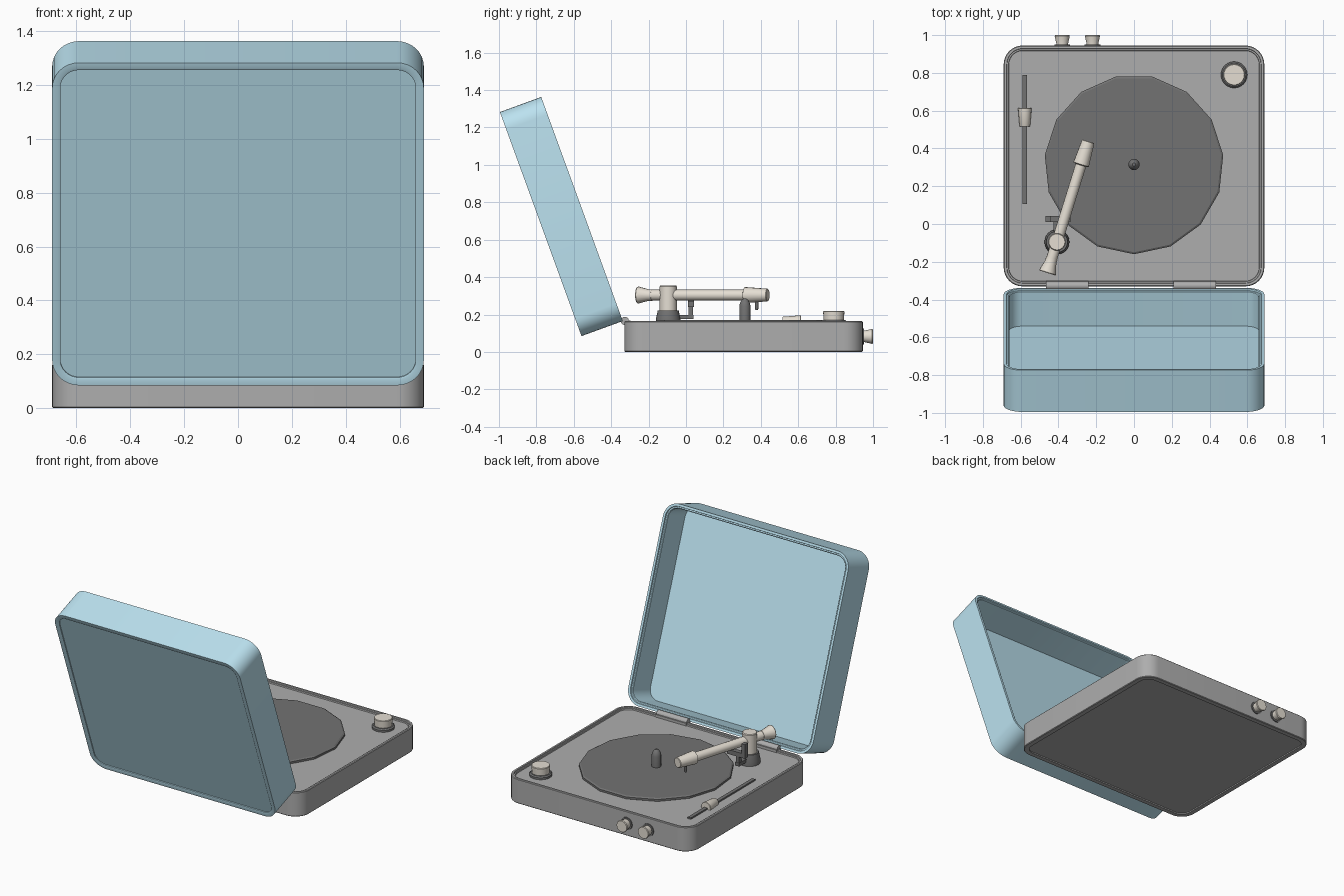
import bpy, bmesh, math
from mathutils import Vector, Matrix

if "Cube" in bpy.data.objects:
    bpy.data.objects.remove(bpy.data.objects["Cube"])


def material(name, rgb):
    m = bpy.data.materials.new(name)
    m.diffuse_color = (*rgb, 1)
    m.use_nodes = True
    m.node_tree.nodes["Principled BSDF"].inputs["Base Color"].default_value = m.diffuse_color
    return m


BLUE = material("blue_cover", (0.50, 0.76, 0.87))
CREAM = material("cream", (0.78, 0.73, 0.65))
DARK = material("dark_grey", (0.17, 0.17, 0.17))
GREY = material("mid_grey", (0.42, 0.42, 0.42))


def finish(name, bm, mat, matrix=None, smooth=True):
    bmesh.ops.recalc_face_normals(bm, faces=bm.faces)
    me = bpy.data.meshes.new(name)
    bm.to_mesh(me)
    bm.free()
    ob = bpy.data.objects.new(name, me)
    bpy.context.collection.objects.link(ob)
    if matrix is not None:
        ob.matrix_world = matrix
    if mat:
        me.materials.append(mat)
    if smooth:
        bpy.ops.object.select_all(action='DESELECT')
        ob.select_set(True)
        bpy.context.view_layer.objects.active = ob
        bpy.ops.object.shade_smooth_by_angle(angle=math.radians(35))
    return ob


def loft(bm, loops):
    rings = [[bm.verts.new(p) for p in loop] for loop in loops]
    for a, b in zip(rings, rings[1:]):
        for i in range(len(a)):
            j = (i + 1) % len(a)
            bm.faces.new((a[i], a[j], b[j], b[i]))
    bm.faces.new(rings[0])
    bm.faces.new(rings[-1])


def rounded_tray(name, w, l, r, profile, mat, matrix):
    """Rounded rectangle, y from 0 to l, lofted through (inset, z) rings."""
    bm = bmesh.new()
    loops = []
    for inset, z in profile:
        loop = []
        for k, (sx, sy) in enumerate([(1, 1), (-1, 1), (-1, -1), (1, -1)]):
            for s in range(9):
                a = math.pi / 2 * (k + s / 8)
                loop.append((sx * (w / 2 - r) + (r - inset) * math.cos(a),
                             l / 2 + sy * (l / 2 - r) + (r - inset) * math.sin(a), z))
        loops.append(loop)
    loft(bm, loops)
    return finish(name, bm, mat, matrix)


def lathe(name, origin, axis, profile, mat, n=24, phase=0, smooth=True):
    """Turned part: (radius, distance) rings along an axis."""
    bm = bmesh.new()
    loft(bm, [[(r * math.cos(phase + math.tau * i / n), r * math.sin(phase + math.tau * i / n), d)
               for i in range(n)] for r, d in profile])
    rot = Vector((0, 0, 1)).rotation_difference(Vector(axis)).to_matrix().to_4x4()
    return finish(name, bm, mat, Matrix.Translation(origin) @ rot, smooth)


def box(name, lo, hi, mat):
    bm = bmesh.new()
    bmesh.ops.create_cube(bm, size=1)
    lo, hi = Vector(lo), Vector(hi)
    for v in bm.verts:
        v.co = (lo + hi) / 2 + v.co * (hi - lo)
    return finish(name, bm, mat, smooth=False)


UP = (0, 0, 1)

# Case with raised rim, sunken deck and recessed underside
rounded_tray("base_case", 1.38, 1.275, 0.1,
             [(0.035, 0.008), (0.035, 0), (0.004, 0), (0, 0.004), (0, 0.161), (0.004, 0.165),
              (0.016, 0.165), (0.018, 0.158), (0.026, 0.158), (0.028, 0.15)],
             GREY, Matrix.Translation((0, -0.33, 0)))

# Open dust cover, tipped back on the hinge
rounded_tray("dust_cover", 1.38, 1.275, 0.1,
             [(0.03, 0.226), (0.03, 0.232), (0.022, 0.235), (0, 0.235), (0, 0),
              (0.016, 0), (0.018, 0.008), (0.026, 0.008), (0.03, 0.012), (0.03, 0.205)],
             BLUE, Matrix.Translation((0, -0.338, 0.165)) @ Matrix.Rotation(math.radians(110), 4, 'X'))

# Hinges
for side, x in (("left", -0.465), ("right", 0.21)):
    lathe(side + "_hinge", (x, -0.327, 0.166), (1, 0, 0), [(0.022, 0), (0.022, 0.225)], GREY, 16)
    box(side + "_hinge_plate", (x, -0.327, 0.145), (x + 0.225, -0.298, 0.168), GREY)

# Platter and spindle
lathe("platter", (0, 0.315, 0), UP, [(0.465, 0.148), (0.475, 0.153), (0.475, 0.166), (0.465, 0.172)],
      DARK, 15, -math.pi / 2, False)
lathe("spindle", (0, 0.315, 0), UP,
      [(0.03, 0.165), (0.03, 0.245), (0.026, 0.262), (0.017, 0.278), (0.008, 0.285)], DARK, 16)

# Tonearm pivot
pivot = Vector((-0.408, -0.095, 0))
lathe("pivot_foot", pivot, UP, [(0.066, 0.148), (0.066, 0.175), (0.056, 0.222)], DARK)
lathe("pivot_post", pivot, UP, [(0.046, 0.218), (0.046, 0.35), (0.042, 0.355)], CREAM)

# Tonearm, head and counterweight share one axis
along = Vector((0.165, 0.53, 0)).normalized()
arm_origin = pivot + Vector((0, 0, 0.304))
lathe("tonearm", arm_origin, along, [(0.029, -0.1), (0.029, 0.46)], CREAM, 16)
lathe("tonearm_head", arm_origin, along,
      [(0.03, 0.425), (0.043, 0.43), (0.034, 0.555), (0.031, 0.558)], CREAM, 16)
lathe("counterweight", arm_origin, along,
      [(0.044, -0.172), (0.046, -0.168), (0.031, -0.11), (0.031, -0.09)], CREAM, 16)
lathe("stylus", arm_origin + along * 0.495, (0, 0, -1), [(0.01, 0), (0.01, 0.07), (0.006, 0.08)], DARK, 12)

# Arm rest: foot, post, cradle and prong
box("rest_foot", (-0.425, -0.09, 0.175), (-0.395, 0.04, 0.198), DARK)
box("rest_post", (-0.422, 0.014, 0.175), (-0.398, 0.038, 0.25), DARK)
box("rest_cradle", (-0.468, 0.01, 0.24), (-0.335, 0.042, 0.27), DARK)
box("rest_prong", (-0.468, 0.01, 0.265), (-0.443, 0.042, 0.335), DARK)

# Pitch slider
box("slider_track", (-0.59, 0.105, 0.145), (-0.566, 0.79, 0.16), DARK)
lathe("slider_knob", (-0.578, 0.515, 0.16), (0, 1, 0),
      [(0.026, 0), (0.028, 0.003), (0.036, 0.097), (0.034, 0.1)], CREAM, 16)

# Large deck knob
lathe("deck_knob_ring", (0.53, 0.79, 0), UP, [(0.07, 0.148), (0.07, 0.163), (0.062, 0.17)], DARK)
lathe("deck_knob", (0.53, 0.79, 0), UP, [(0.054, 0.165), (0.057, 0.216), (0.054, 0.22)], CREAM)

# Pair of side knobs
for i, x in enumerate((-0.38, -0.22)):
    lathe(f"side_knob_ring_{i + 1}", (x, 0.94, 0.083), (0, 1, 0), [(0.042, 0), (0.042, 0.011)], DARK)
    lathe(f"side_knob_{i + 1}", (x, 0.945, 0.083), (0, 1, 0),
          [(0.031, 0), (0.031, 0.01), (0.04, 0.05), (0.037, 0.055)], CREAM)
